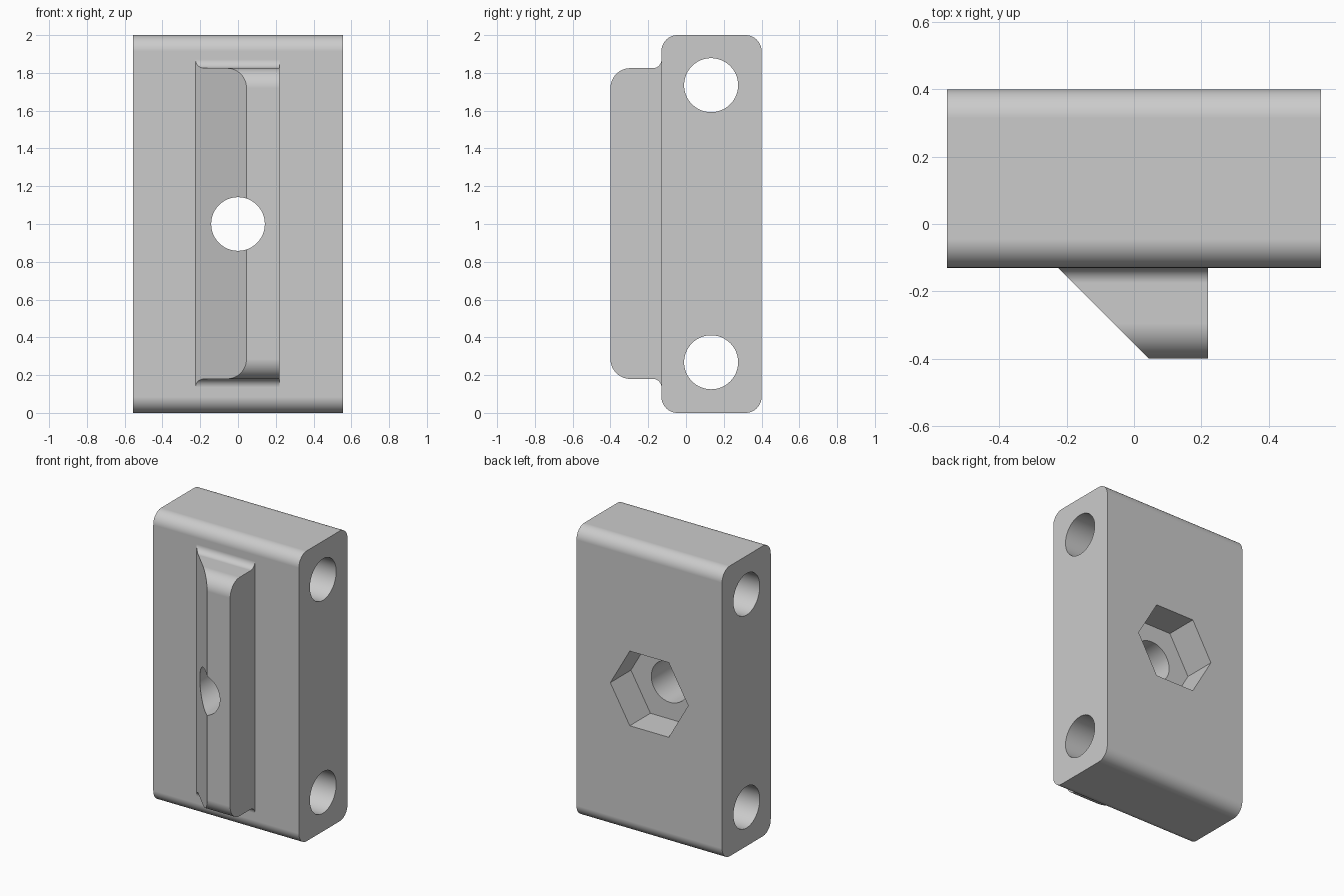
import bpy, bmesh
from math import cos, sin, radians
from mathutils import Vector

cube = bpy.data.objects.get("Cube")
if cube:
    bpy.data.objects.remove(cube, do_unlink=True)

grey = bpy.data.materials.new("light grey")
grey.use_nodes = True
grey.diffuse_color = (0.6, 0.6, 0.6, 1)
grey.node_tree.nodes["Principled BSDF"].inputs["Base Color"].default_value = (0.6, 0.6, 0.6, 1)


def arc(cu, cv, r, start, end, steps=14):
    angles = [radians(start + (end - start) * i / steps) for i in range(steps + 1)]
    return [(cu + r * cos(a), cv + r * sin(a)) for a in angles]


def prism(name, points, axis, lo, hi, cut=None):
    """Extrude a (y, z) profile along x, or an (x, z) profile along y."""
    bm = bmesh.new()
    place = (lambda u, v: (lo, u, v)) if axis == "x" else (lambda u, v: (u, lo, v))
    face = bm.faces.new([bm.verts.new(place(u, v)) for u, v in points])
    ext = bmesh.ops.extrude_face_region(bm, geom=[face])
    step = Vector((hi - lo, 0, 0)) if axis == "x" else Vector((0, hi - lo, 0))
    bmesh.ops.translate(bm, vec=step, verts=[e for e in ext["geom"] if isinstance(e, bmesh.types.BMVert)])
    if cut:
        res = bmesh.ops.bisect_plane(bm, geom=bm.verts[:] + bm.edges[:] + bm.faces[:],
                                     plane_co=cut[0], plane_no=cut[1], clear_outer=True)
        rim = [e for e in res["geom_cut"] if isinstance(e, bmesh.types.BMEdge)]
        bmesh.ops.contextual_create(bm, geom=rim)
    bmesh.ops.recalc_face_normals(bm, faces=bm.faces[:])
    mesh = bpy.data.meshes.new(name)
    bm.to_mesh(mesh)
    bm.free()
    mesh.materials.append(grey)
    obj = bpy.data.objects.new(name, mesh)
    bpy.context.collection.objects.link(obj)
    return obj


def combine(target, other, operation):
    mod = target.modifiers.new(operation, "BOOLEAN")
    mod.operation, mod.solver, mod.object = operation, "EXACT", other
    bpy.context.view_layer.objects.active = target
    bpy.ops.object.modifier_apply(modifier=mod.name)
    bpy.data.objects.remove(other, do_unlink=True)


FRONT, BACK, R = -0.13, 0.4, 0.085

# Block with rounded long edges
profile = (arc(BACK - R, R, R, -90, 0) + arc(BACK - R, 2 - R, R, 0, 90)
           + arc(FRONT + R, 2 - R, R, 90, 180) + arc(FRONT + R, R, R, 180, 270))
block = prism("mounting_block", profile, "x", -0.555, 0.555)

# Front rail: rounded ends, flared foot, one chamfered side
f, r, top = 0.045, 0.105, 1.825
upper = ([(FRONT + 0.03, top + f)] + arc(FRONT - f, top + f, f, 0, -90)
         + arc(-0.4 + r, top - r, r, 90, 180))
lower = [(y, 2.005 - z) for y, z in reversed(upper)]
rail = prism("rail", upper + lower, "x", -0.3, 0.22,
             cut=((-0.225, FRONT, 1), (-1, -1, 0)))
combine(block, rail, "UNION")

# Two cross holes, the centre bolt hole and the nut pocket
for z in (0.268, 1.735):
    hole = prism("cross_hole", arc(0.133, z, 0.143, 0, 360, 64)[:-1], "x", -1, 1)
    combine(block, hole, "DIFFERENCE")
bolt = prism("bolt_hole", arc(0, 1, 0.142, 0, 360, 64)[:-1], "y", -1, 1)
combine(block, bolt, "DIFFERENCE")
pocket = prism("nut_pocket", arc(0, 1, 0.297, 0, 360, 6)[:-1], "y", BACK - 0.225, 1)
combine(block, pocket, "DIFFERENCE")

# Smooth curves, crisp edges, undistorted flats
bpy.ops.object.select_all(action="DESELECT")
block.select_set(True)
bpy.context.view_layer.objects.active = block
bpy.ops.object.shade_smooth_by_angle(angle=radians(25))
weighted = block.modifiers.new("Flat face normals", "WEIGHTED_NORMAL")
weighted.keep_sharp = True
